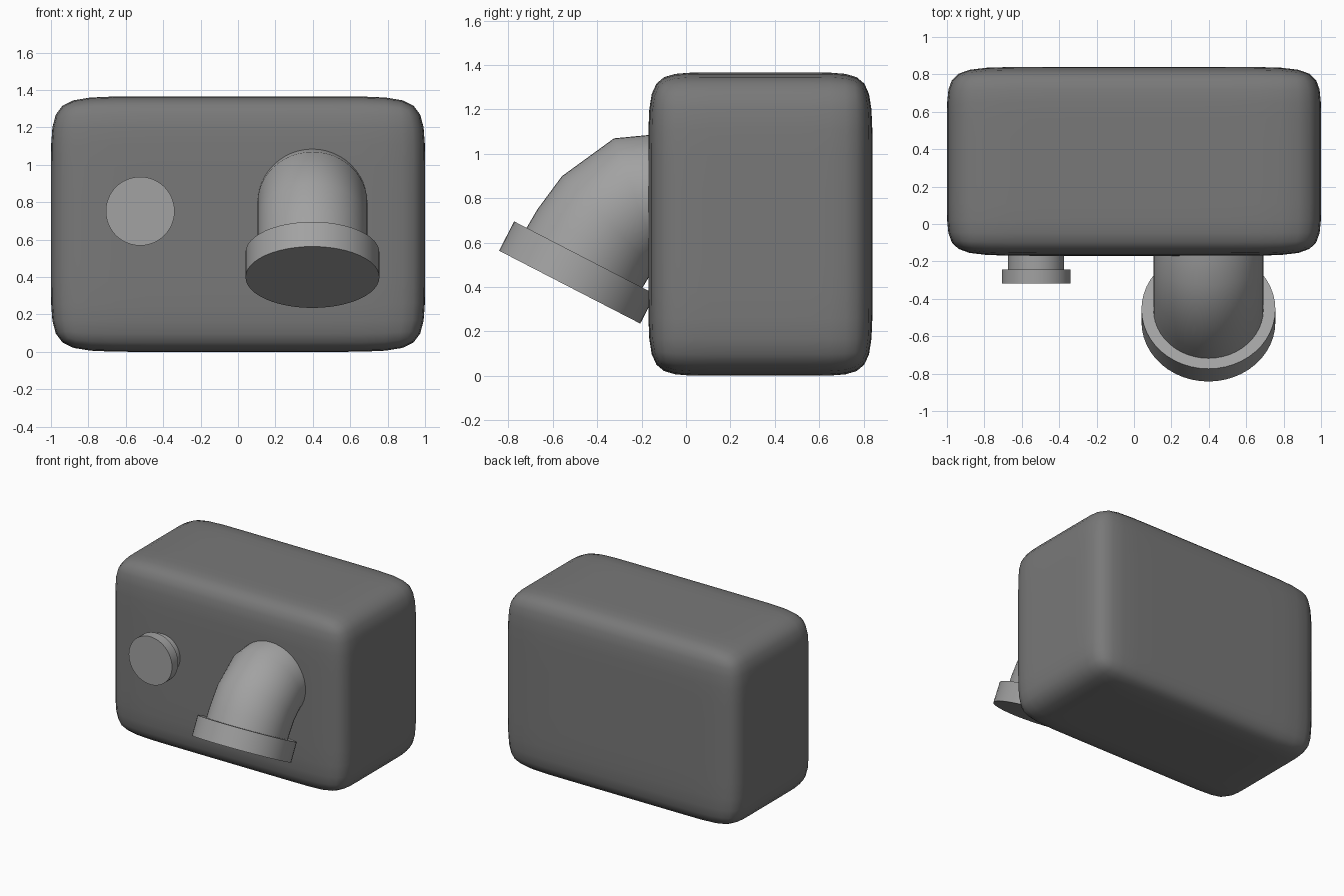
import bpy, bmesh
from math import cos, sin, pi, radians
from mathutils import Vector

if "Cube" in bpy.data.objects:
    bpy.data.objects.remove(bpy.data.objects["Cube"])


def grey(name, value):
    mat = bpy.data.materials.new(name)
    mat.diffuse_color = (value, value, value, 1)
    mat.use_nodes = True
    mat.node_tree.nodes["Principled BSDF"].inputs["Base Color"].default_value = mat.diffuse_color
    return mat


dark_grey = grey("dark_grey", 0.19)
mid_grey = grey("mid_grey", 0.36)


def finish(name, bm, mat, sharp_angle):
    bmesh.ops.recalc_face_normals(bm, faces=bm.faces)
    mesh = bpy.data.meshes.new(name)
    bm.to_mesh(mesh)
    bm.free()
    mesh.materials.append(mat)
    ob = bpy.data.objects.new(name, mesh)
    bpy.context.collection.objects.link(ob)
    bpy.ops.object.select_all(action='DESELECT')
    ob.select_set(True)
    bpy.context.view_layer.objects.active = ob
    if sharp_angle:
        bpy.ops.object.shade_smooth_by_angle(angle=radians(sharp_angle))
    else:
        bpy.ops.object.shade_smooth()
    return ob


def tube(name, x, rings, segments=48):
    """Closed tube through rings of (y, z, tilt from vertical in degrees, radius)."""
    bm = bmesh.new()
    loops = []
    for y, z, tilt, r in rings:
        t = radians(tilt)
        centre = Vector((x, y, z))
        side, up = Vector((1, 0, 0)), Vector((0, -sin(t), cos(t)))
        loops.append([bm.verts.new(centre + r * (cos(a) * side + sin(a) * up))
                      for a in (2 * pi * i / segments for i in range(segments))])
    for a, b in zip(loops, loops[1:]):
        for i in range(segments):
            j = (i + 1) % segments
            bm.faces.new((a[i], a[j], b[j], b[i]))
    bm.faces.new(loops[0])
    bm.faces.new(loops[-1])
    return finish(name, bm, mid_grey, 40)


# Rounded housing: box with support loops near the edges, subdivided
half = Vector((1.0, 0.505, 0.683))
inset = Vector((0.37, 0.22, 0.30))
centre = Vector((0, 0.335, 0.683))
bm = bmesh.new()
bmesh.ops.create_cube(bm, size=2)
for v in bm.verts:
    v.co = Vector([c * h for c, h in zip(v.co, half)]) + centre
for axis in range(3):
    for sign in (-1, 1):
        normal = Vector((0, 0, 0))
        normal[axis] = 1
        bmesh.ops.bisect_plane(
            bm, geom=bm.verts[:] + bm.edges[:] + bm.faces[:],
            plane_co=centre + normal * sign * (half[axis] - inset[axis]),
            plane_no=normal)
housing = finish("housing", bm, dark_grey, None)
sub = housing.modifiers.new("round", 'SUBSURF')
sub.levels = sub.render_levels = 2

# Downturned air nozzle with its end collar
tube("nozzle_elbow", 0.398, [
    (-0.10, 0.797, 0, 0.294),
    (-0.224, 0.793, 20, 0.294),
    (-0.351, 0.691, 45, 0.294),
    (-0.423, 0.589, 57, 0.294),
    (-0.460, 0.526, 62.7, 0.294)])
tube("nozzle_collar", 0.398, [
    (-0.456, 0.531, 62.7, 0.358),
    (-0.524, 0.399, 62.7, 0.358)])

# Push button on its stem
tube("button_stem", -0.523, [(-0.10, 0.752, 0, 0.15), (-0.25, 0.752, 0, 0.15)])
tube("button_cap", -0.523, [(-0.243, 0.752, 0, 0.184), (-0.317, 0.752, 0, 0.184)])
